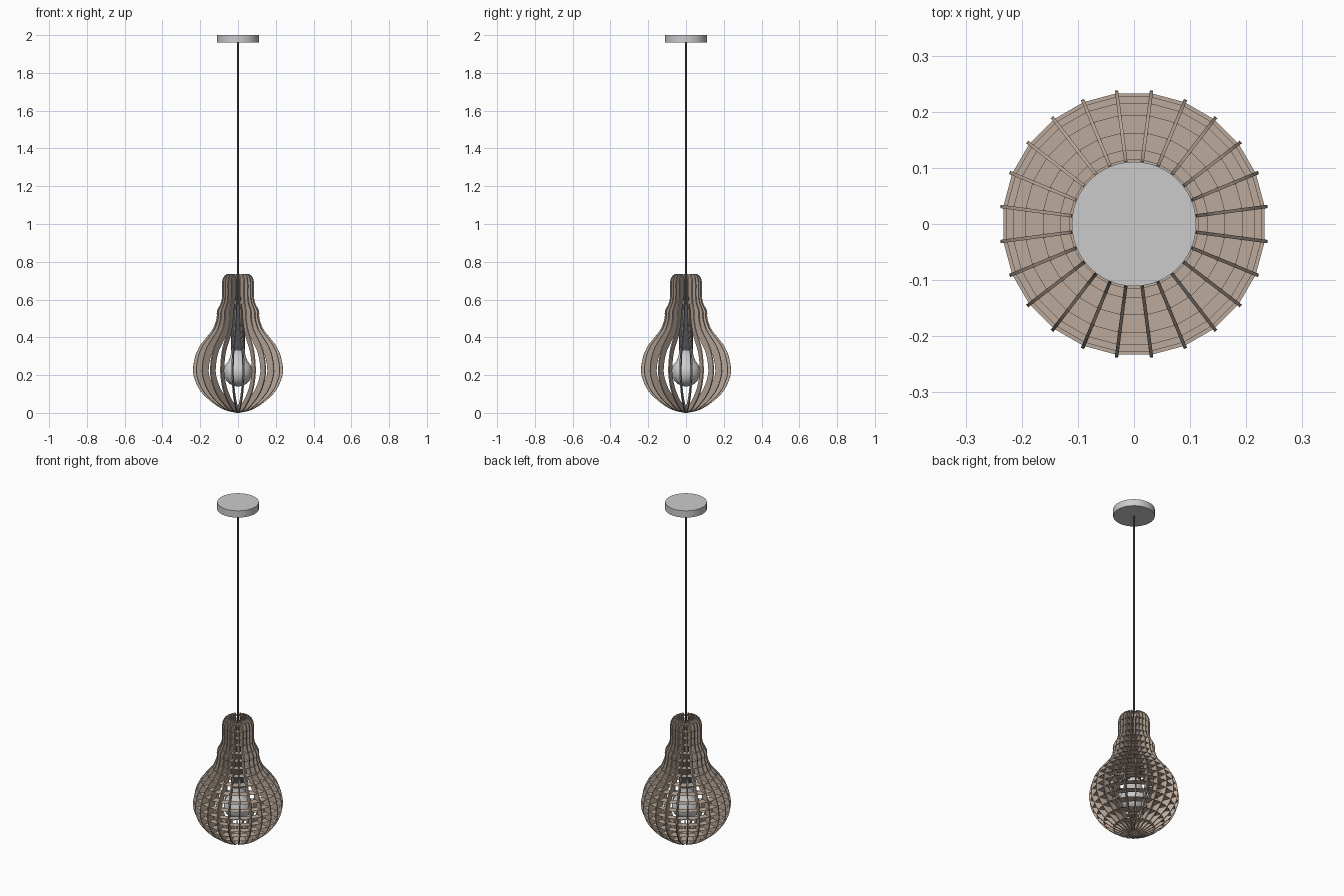
import bpy, math
from mathutils import Vector

if "Cube" in bpy.data.objects:
    bpy.data.objects.remove(bpy.data.objects["Cube"])

N = 24            # ribs around the shade
RIB_T = 0.006     # rib thickness
OUTER = [(.006, 0), (.07, .015), (.13, .05), (.187, .1), (.222, .155), (.24, .22),
         (.228, .3), (.203, .355), (.168, .4), (.134, .445), (.114, .5), (.112, .54),
         (.092, .58), (.085, .62), (.085, .69), (.075, .722), (.058, .735)]
INNER = [(.012, .035), (.055, .048), (.105, .08), (.152, .125), (.183, .172), (.198, .22),
         (.188, .285), (.167, .332), (.136, .372), (.1, .42), (.075, .485), (.07, .53),
         (.054, .57), (.045, .615), (.045, .68), (.045, .71), (.045, .735)]


def material(name, color):
    m = bpy.data.materials.new(name)
    m.diffuse_color = (*color, 1)
    m.use_nodes = True
    m.node_tree.nodes["Principled BSDF"].inputs["Base Color"].default_value = m.diffuse_color
    return m


def make(name, verts, faces, mat=None, smooth=False):
    me = bpy.data.meshes.new(name)
    me.from_pydata(verts, [], faces)
    ob = bpy.data.objects.new(name, me)
    bpy.context.collection.objects.link(ob)
    if mat:
        me.materials.append(mat)
    if smooth:
        bpy.ops.object.select_all(action='DESELECT')
        bpy.context.view_layer.objects.active = ob
        ob.select_set(True)
        bpy.ops.object.shade_smooth_by_angle(angle=math.radians(35))
    return ob


def spline(pts, sub=3):
    # Catmull-Rom through the profile points
    p = [Vector(q) for q in pts]
    p = [2 * p[0] - p[1]] + p + [2 * p[-1] - p[-2]]
    out = []
    for i in range(1, len(p) - 2):
        a, b, c, d = p[i - 1:i + 3]
        for k in range(sub):
            t = k / sub
            out.append(.5 * (2 * b + (c - a) * t + (2 * a - 5 * b + 4 * c - d) * t * t
                             + (3 * b - a - 3 * c + d) * t ** 3))
    return out + [p[-2]]


def radius_at(curve, z):
    for a, b in zip(curve, curve[1:]):
        if a.y <= z <= b.y:
            return a.x + (b.x - a.x) * (z - a.y) / max(b.y - a.y, 1e-6)
    return curve[0].x


def lathe(name, profile, seg, mat=None):
    # Closed turned solid, profile listed from bottom to top
    verts = [(r * math.cos(2 * math.pi * i / seg), r * math.sin(2 * math.pi * i / seg), z)
             for r, z in profile for i in range(seg)]
    faces = [(j * seg + i, j * seg + (i + 1) % seg,
              (j + 1) * seg + (i + 1) % seg, (j + 1) * seg + i)
             for j in range(len(profile) - 1) for i in range(seg)]
    top = (len(profile) - 1) * seg
    faces += [tuple(reversed(range(seg))), tuple(range(top, top + seg))]
    return make(name, verts, faces, mat, smooth=True)


wood = material("wood", (.5, .4, .33))
dark = material("dark_metal", (.1, .1, .11))
outer, inner = spline(OUTER), spline(INNER)
angles = [2 * math.pi * (i + .5) / N for i in range(N)]

# Vertical ribs following the bulb-shaped profile
n = len(outer)
verts, faces = [], []
for a in angles:
    c, s, o = math.cos(a), math.sin(a), len(verts)
    for side in (-RIB_T / 2, RIB_T / 2):
        for curve in (outer, inner):
            verts += [(p.x * c - side * s, p.x * s + side * c, p.y) for p in curve]
    A, B, C, D = o, o + n, o + 2 * n, o + 3 * n
    for i in range(n - 1):
        for u, v in ((A, B), (B, D), (D, C), (C, A)):
            faces.append((u + i, u + i + 1, v + i + 1, v + i))
    faces += [(A, B, D, C), (A + n - 1, C + n - 1, D + n - 1, B + n - 1)]
make("shade_ribs", verts, faces, wood)

# Thin horizontal rings slotted between the ribs
verts, faces = [], []
for k in range(1, 19):
    z, o = .04 * k, len(verts)
    for r in (radius_at(outer, z) - .004, radius_at(inner, z)):
        verts += [(r * math.cos(a), r * math.sin(a), z) for a in angles]
    faces += [(o + i, o + (i + 1) % N, o + N + (i + 1) % N, o + N + i) for i in range(N)]
make("shade_rings", verts, faces, wood)

# Light bulb: globe blending into its neck
globe = [(.076 * math.sin(t), .216 - .076 * math.cos(t))
         for t in [math.radians(4 + 9 * i) for i in range(14)]]
lathe("bulb", globe + [(.05, .275), (.042, .295), (.037, .315), (.035, .335)], 32)

# Socket, cable and ceiling canopy
lathe("socket", [(.036, .33), (.038, .334), (.038, .66), (.034, .69), (.012, .705)], 32, dark)
lathe("cable", [(.005, .7), (.005, 1.965)], 12, dark)
lathe("ceiling_canopy", [(.111, 1.96), (.111, 2.0)], 48)
